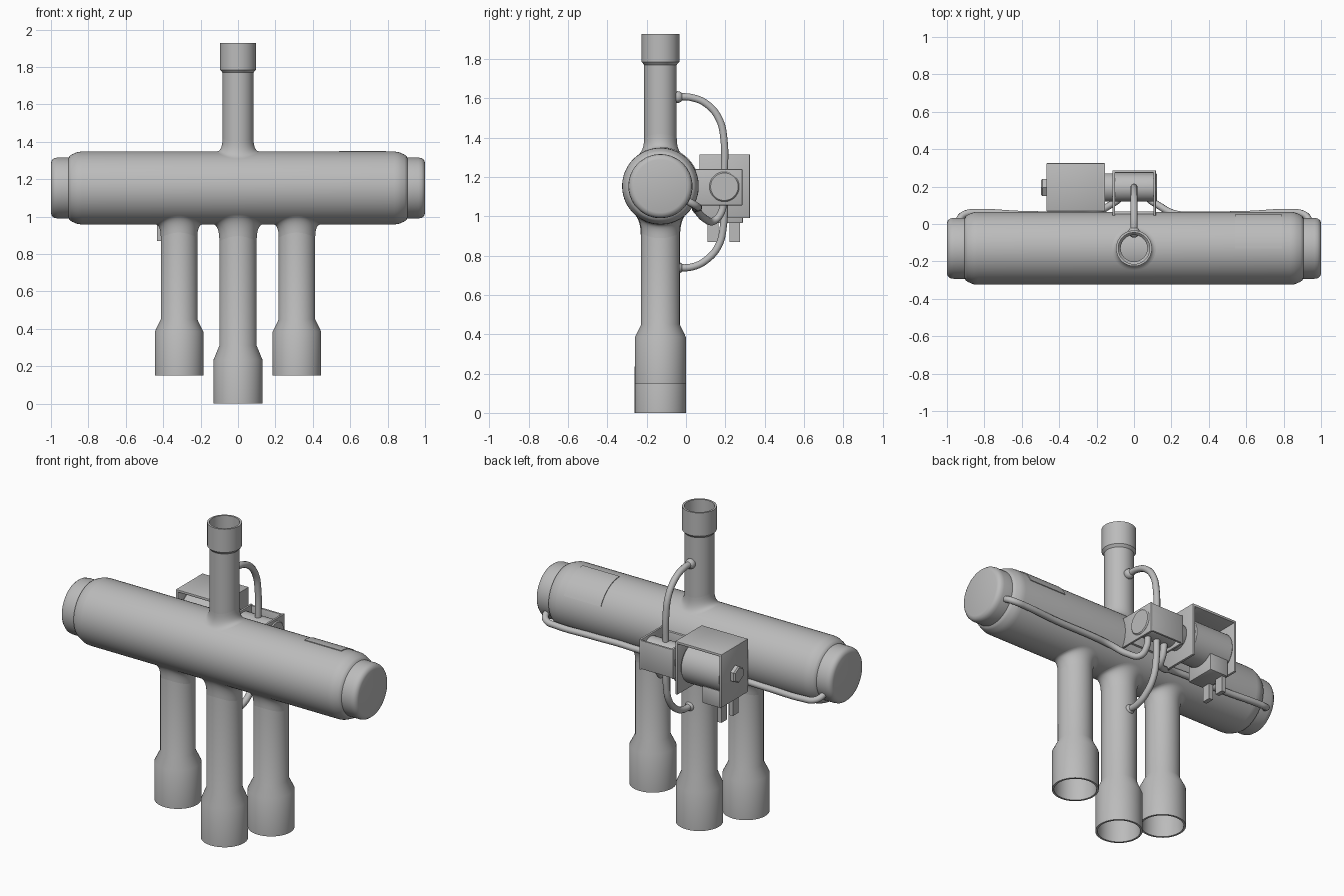
import bpy, bmesh, math
from mathutils import Vector

if "Cube" in bpy.data.objects:
    bpy.data.objects.remove(bpy.data.objects["Cube"])

metal = bpy.data.materials.new("grey metal")
metal.diffuse_color = (0.5, 0.5, 0.5, 1)
metal.use_nodes = True
metal.node_tree.nodes["Principled BSDF"].inputs["Base Color"].default_value = metal.diffuse_color

YC, ZC, R = -0.13, 1.153, 0.195      # main cylinder axis and radius
VY, VZ = 0.195, 1.15                 # pilot valve axis


def finish(name, bm, angle=35, fix=True):
    if fix:
        bmesh.ops.recalc_face_normals(bm, faces=bm.faces)
    me = bpy.data.meshes.new(name)
    bm.to_mesh(me)
    bm.free()
    me.materials.append(metal)
    me.shade_smooth()
    me.set_sharp_from_angle(angle=math.radians(angle))
    ob = bpy.data.objects.new(name, me)
    bpy.context.collection.objects.link(ob)
    return ob


def skin(bm, rings, caps=True):
    rows = [[bm.verts.new(p) for p in ring] for ring in rings]
    n = len(rows[0])
    for a, b in zip(rows, rows[1:]):
        for i in range(n):
            j = (i + 1) % n
            bm.faces.new((a[i], a[j], b[j], b[i]))
    if caps:
        bm.faces.new(rows[0])
        bm.faces.new(rows[-1])


def lathe(name, profile, centre, axis='Z', n=48):
    """Revolve (radius, position) pairs; centre holds the two other coordinates."""
    rings = []
    for r, h in profile:
        ring = []
        for i in range(n):
            a = 2 * math.pi * (i + 0.5) / n
            u, v = centre[0] + r * math.cos(a), centre[1] + r * math.sin(a)
            ring.append((h, u, v) if axis == 'X' else (u, v, h))
        rings.append(ring)
    bm = bmesh.new()
    skin(bm, rings)
    return finish(name, bm)


def box(name, x, y, z, bevel=0.0):
    bm = bmesh.new()
    bmesh.ops.create_cube(bm, size=1)
    for v in bm.verts:
        v.co = [lo + (c + 0.5) * (hi - lo) for c, (lo, hi) in zip(v.co, (x, y, z))]
    if bevel:
        bmesh.ops.bevel(bm, geom=bm.edges[:], offset=bevel, segments=2,
                        profile=0.5, affect='EDGES')
    return finish(name, bm)


def fillet(name, x, r, f, h, s, n=48):
    """Flared weld between the main cylinder and a vertical pipe; s = +1 up, -1 down."""
    def surface(rad, a):
        return ZC + s * math.sqrt(R * R - (rad * math.sin(a)) ** 2)
    rings = []
    for k in range(9):
        t = k / 8
        ring = []
        for i in range(n):
            a = 2 * math.pi * (i + 0.5) / n
            zi = surface(r, a)
            rad = (1 - t) ** 2 * (r + f) + (1 - (1 - t) ** 2) * r
            z = ((1 - t) ** 2 * surface(r + f, a) + 2 * t * (1 - t) * zi
                 + t * t * (zi + s * h))
            ring.append((x + rad * math.cos(a), YC + rad * math.sin(a), z))
        rings.append(ring)
    bm = bmesh.new()
    skin(bm, rings, caps=False)
    ob = finish(name, bm)
    return ob


def tube(name, pts, r=0.019):
    cu = bpy.data.curves.new(name, 'CURVE')
    cu.dimensions = '3D'
    cu.bevel_depth, cu.bevel_resolution, cu.resolution_u = r, 3, 8
    cu.use_fill_caps = True
    sp = cu.splines.new('BEZIER')
    sp.bezier_points.add(len(pts) - 1)
    for bp, p in zip(sp.bezier_points, pts):
        bp.co = p
        bp.handle_left_type = bp.handle_right_type = 'AUTO'
    cu.materials.append(metal)
    ob = bpy.data.objects.new(name, cu)
    bpy.context.collection.objects.link(ob)
    bpy.ops.object.select_all(action='DESELECT')
    ob.select_set(True)
    bpy.context.view_layer.objects.active = ob
    bpy.ops.object.convert(target='MESH')
    bpy.ops.object.shade_smooth_by_angle(angle=math.radians(40))


# main cylinder with stepped, rounded end caps
end = [(0.135, 1.0), (0.150, 0.995), (0.160, 0.982), (0.163, 0.965), (0.163, 0.905),
       (0.172, 0.90), (0.179, 0.89), (0.188, 0.87), (0.193, 0.855), (0.195, 0.835)]
lathe("main_cylinder", [(r, -x) for r, x in end] + end[::-1], (YC, ZC), 'X', 64)

# label plate curved over the upper back of the cylinder
bm = bmesh.new()
rows = []
for k in range(13):
    a = math.radians(90 - k * 5.5)
    rows.append([(x, YC + q * math.cos(a), ZC + q * math.sin(a))
                 for x, q in ((0.54, 0.19), (0.54, 0.199), (0.79, 0.199), (0.79, 0.19))])
skin(bm, rows)
finish("label_plate", bm)


# open pipes with widened sockets
def pipe(name, x, r, sock, z_end, z_sock, z_taper, flare, h, s):
    w = 0.012
    lathe(name, [(r, ZC + s * 0.08), (r, z_taper), (sock, z_sock), (sock, z_end),
                 (sock - w, z_end), (sock - w, z_sock), (r - w, z_taper),
                 (r - w, ZC + s * 0.1)], (x, YC))
    fillet(name + "_weld", x, r, flare, h, s)


pipe("top_pipe", 0, 0.083, 0.096, 1.927, 1.785, 1.77, 0.035, 0.07, 1)
pipe("lower_middle_pipe", 0, 0.1, 0.131, 0.0, 0.235, 0.31, 0.036, 0.09, -1)
for side, x in (("left", -0.315), ("right", 0.315)):
    pipe("lower_%s_pipe" % side, x, 0.098, 0.13, 0.15, 0.385, 0.45, 0.03, 0.07, -1)

# pilot valve barrel with its open bracket
lathe("pilot_barrel", [(0.07, -0.2), (0.076, -0.19), (0.076, 0.118), (0.07, 0.124)],
      (VY, VZ), 'X', 40)
for side, x in (("left", -0.115), ("right", 0.103)):
    box("pilot_bracket_%s" % side, (x, x + 0.014), (0.03, 0.287), (1.055, 1.24), 0.004)
box("pilot_bracket_back", (-0.115, 0.117), (0.273, 0.287), (1.06, 1.235), 0.004)
box("pilot_bracket_foot", (-0.112, 0.114), (0.03, 0.068), (1.09, 1.215), 0.004)

# solenoid coil in a three sided frame
lathe("coil", [(0.115, -0.452), (0.122, -0.445), (0.122, -0.19), (0.115, -0.183)],
      (VY, VZ), 'X', 48)
box("frame_outer_plate", (-0.468, -0.452), (0.068, 0.325), (0.99, 1.315), 0.004)
box("frame_inner_plate", (-0.17, -0.154), (0.068, 0.325), (0.99, 1.315), 0.004)
box("frame_top_plate", (-0.468, -0.154), (0.068, 0.325), (1.299, 1.315), 0.004)
lathe("frame_bolt", [(0.052, -0.46), (0.052, -0.49), (0.044, -0.497)], (VY, VZ), 'X', 6)
box("terminal_block", (-0.435, -0.31), (0.10, 0.29), (0.965, 1.07), 0.006)
for i, y in enumerate((0.11, 0.22)):
    box("terminal_%d" % (i + 1), (-0.432, -0.405), (y, y + 0.055), (0.87, 0.98))

# thin tubes from the pilot valve to the middle pipes
tube("upper_tube", [(0, -0.06, 1.607), (0, 0.03, 1.603), (0, 0.11, 1.567),
                    (0, 0.17, 1.49), (0, 0.193, 1.39), (0, 0.195, 1.20)])
tube("lower_tube", [(0, -0.05, 0.738), (0, 0.03, 0.742), (0, 0.10, 0.775),
                    (0, 0.165, 0.85), (0, 0.19, 0.95), (0, 0.195, 1.10)])
for name, z in (("upper", 1.606), ("lower", 0.738)):
    bm = bmesh.new()
    bmesh.ops.create_uvsphere(bm, u_segments=20, v_segments=10, radius=0.03)
    bmesh.ops.translate(bm, verts=bm.verts, vec=Vector((0, -0.043, z)))
    finish(name + "_tube_joint", bm)

# thin tubes running along the cylinder to its end caps
for side, s in (("left", -1), ("right", 1)):
    tube("%s_end_tube" % side,
         [(s * 0.06, 0.19, 1.10), (s * 0.06, 0.18, 1.02), (s * 0.075, 0.14, 0.975),
          (s * 0.13, 0.10, 0.985), (s * 0.22, 0.055, 1.03), (s * 0.34, 0.05, 1.04),
          (s * 0.60, 0.052, 1.04), (s * 0.84, 0.062, 1.045), (s * 0.90, 0.055, 1.05),
          (s * 0.93, 0.03, 1.065), (s * 0.935, -0.02, 1.09)])
